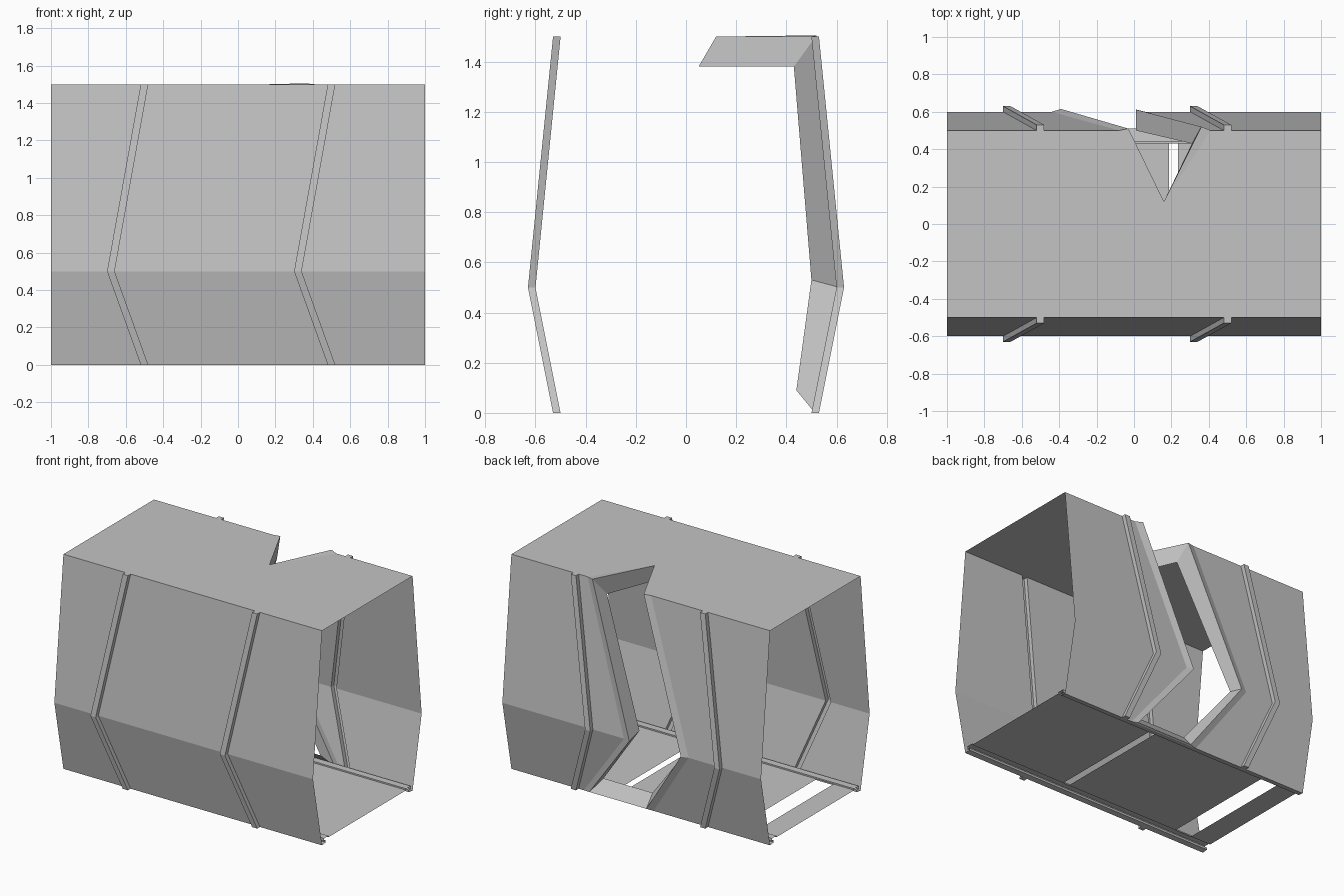
import bpy
import bmesh
from mathutils import Vector

cube = bpy.data.objects.get("Cube")
if cube:
    bpy.data.objects.remove(cube, do_unlink=True)

grey = bpy.data.materials.new("hull grey")
grey.use_nodes = True
colour = (0.55, 0.55, 0.55, 1)
grey.diffuse_color = colour
grey.node_tree.nodes["Principled BSDF"].inputs["Base Color"].default_value = colour

# Height and half-width of the hull cross-section, top to bottom
ROWS = [(1.5, 0.5), (0.5, 0.6), (0.0, 0.5)]
RIB = 0.03


def make(name, faces):
    """Make a flat-shaded object from a list of faces given as corner points."""
    bm = bmesh.new()
    for face in faces:
        bm.faces.new([bm.verts.new(p) for p in face])
    bmesh.ops.remove_doubles(bm, verts=bm.verts, dist=0.0005)
    mesh = bpy.data.meshes.new(name)
    bm.to_mesh(mesh)
    bm.free()
    mesh.materials.append(grey)
    obj = bpy.data.objects.new(name, mesh)
    bpy.context.scene.collection.objects.link(obj)
    return obj


def column(xs, side, out=0):
    return [Vector((x, side * (y + out), z)) for x, (z, y) in zip(xs, ROWS)]


def rib_columns(x, side):
    """Raised channel that bends along the wall."""
    left, right = [[x + d, x - 0.18 + d, x + d] for d in (-0.02, 0.02)]
    return [column(left, side), column(left, side, RIB),
            column(right, side, RIB), column(right, side)]


def strip(cols, side):
    faces = []
    for a, b in zip(cols, cols[1:]):
        for j in range(2):
            quad = [a[j + 1], b[j + 1], b[j], a[j]]
            faces.append(quad if side < 0 else quad[::-1])
    return faces


def rib_caps(cols, side):
    top = [c[0] for c in cols]
    bottom = [c[2] for c in cols]
    return [top, bottom[::-1]] if side < 0 else [top[::-1], bottom]


def end(x, side):
    return column([x] * 3, side)


# Breach outline: edge in the wall, raised rim, inner edge
breach_left = [-0.08, -0.44, -0.10]
breach_right = [0.41, 0.06, 0.44]
apex = Vector((0.16, 0.12, 1.5))
wall_loop = column(breach_left, 1)[:1] + [apex] + column(breach_right, 1) \
    + column(breach_left, 1)[:0:-1]
rim_loop = [Vector(p) for p in (
    (-0.03, 0.51, 1.5), apex, (0.36, 0.52, 1.505), (0.01, 0.612, 0.5),
    (0.39, 0.51, 0.005), (-0.05, 0.51, 0.005), (-0.39, 0.615, 0.5))]
inner_loop = [Vector(p) for p in (
    (0.0, 0.43, 1.38), (0.16, 0.05, 1.38), (0.31, 0.43, 1.38), (0.01, 0.50, 0.53),
    (0.33, 0.44, 0.09), (-0.05, 0.44, 0.09), (-0.39, 0.50, 0.53))]


def bridge(a, b):
    faces = []
    for i in range(len(a)):
        k = (i + 1) % len(a)
        quad = []
        for p in (a[i], a[k], b[k], b[i]):
            if all((p - q).length > 0.001 for q in quad):
                quad.append(p)
        faces.append(quad)
    return faces


# Front wall with ribs
ribs = [rib_columns(x, -1) for x in (-0.5, 0.5)]
make("front_wall", strip([end(-1, -1)] + ribs[0] + ribs[1] + [end(1, -1)], -1)
     + rib_caps(ribs[0], -1) + rib_caps(ribs[1], -1))

# Back wall with ribs, in two halves beside the breach
ribs = [rib_columns(x, 1) for x in (-0.5, 0.5)]
make("back_wall_right", strip([end(-1, 1)] + ribs[0] + [column(breach_left, 1)], 1)
     + rib_caps(ribs[0], 1))
make("back_wall_left", strip([column(breach_right, 1)] + ribs[1] + [end(1, 1)], 1)
     + rib_caps(ribs[1], 1))

# Ceiling with the notch of the breach
make("ceiling", [
    [(-1, -0.5, 1.5), (apex.x, -0.5, 1.5), apex, wall_loop[0], (-1, 0.5, 1.5)],
    [(apex.x, -0.5, 1.5), (1, -0.5, 1.5), (1, 0.5, 1.5), wall_loop[2], apex]])

# Rim and inward-facing sides of the breach
make("breach_rim", bridge(wall_loop, rim_loop))
make("breach_sides", bridge(rim_loop, inner_loop))

# Floor plates with open gaps between them
for i, (x0, x1) in enumerate([(-1, -0.84), (-0.71, 0.187), (0.235, 1)]):
    make("floor_plate_%d" % (i + 1), [[
        (x0, -0.43, 0.03), (x1, -0.43, 0.03), (x1, 0.43, 0.03), (x0, 0.43, 0.03)]])

# Stepped rails joining the floor to the walls
rail = [(0.5, 0.0), (0.46, 0.005), (0.46, 0.02), (0.48, 0.02),
        (0.48, 0.04), (0.43, 0.04), (0.43, 0.03)]
for name, side in (("front_rail", -1), ("back_rail", 1)):
    faces = []
    for (y0, z0), (y1, z1) in zip(rail, rail[1:]):
        quad = [(-1, side * y0, z0), (1, side * y0, z0),
                (1, side * y1, z1), (-1, side * y1, z1)]
        faces.append(quad if side > 0 else quad[::-1])
    make(name, faces)
